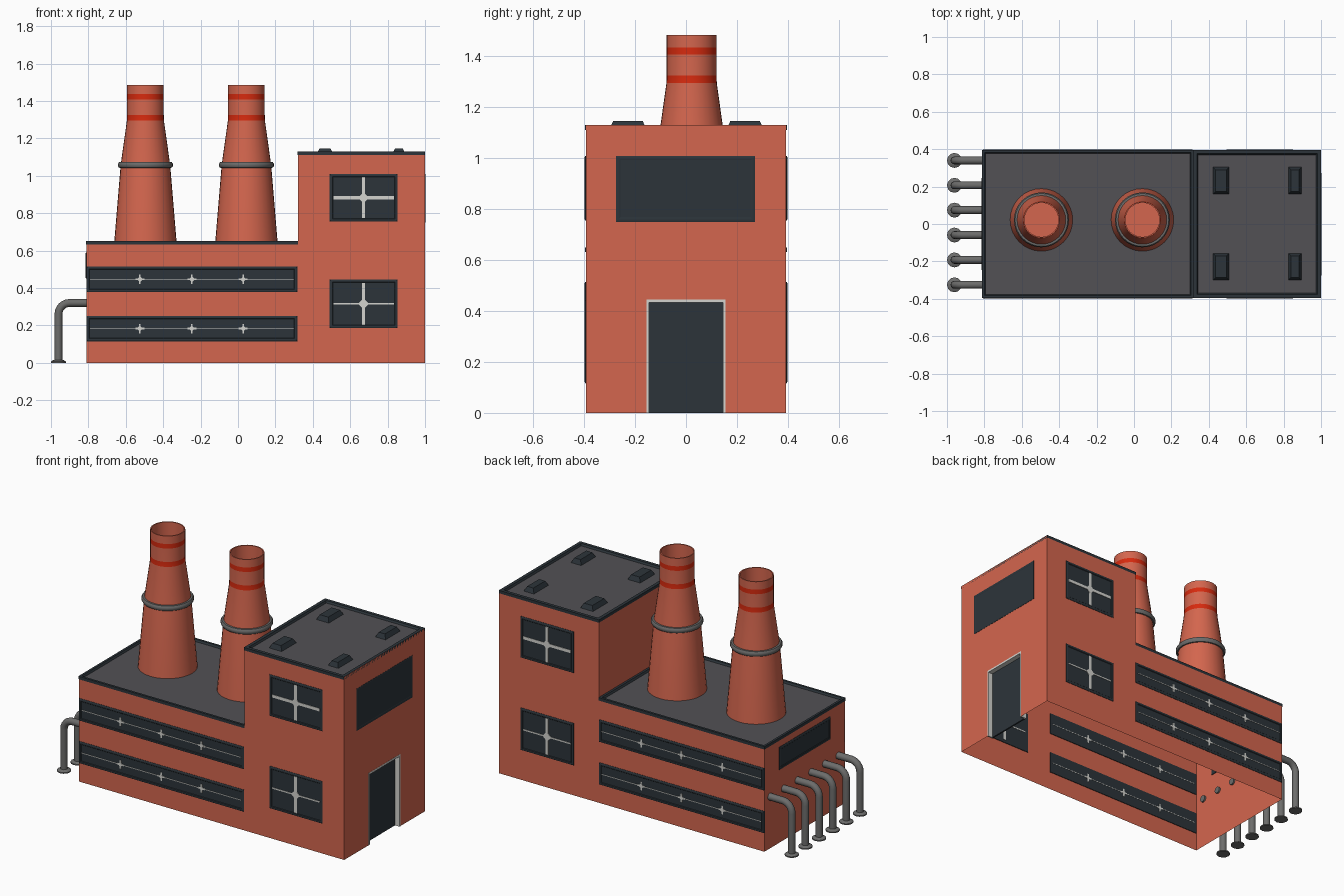
import bpy, bmesh, math
from mathutils import Matrix, Vector

if "Cube" in bpy.data.objects:
    bpy.data.objects.remove(bpy.data.objects["Cube"])


def mat(name, r, g, b):
    lin = lambda c: ((c / 255 + 0.055) / 1.055) ** 2.4
    m = bpy.data.materials.new(name)
    m.diffuse_color = (lin(r), lin(g), lin(b), 1)
    m.use_nodes = True
    m.node_tree.nodes["Principled BSDF"].inputs["Base Color"].default_value = m.diffuse_color
    return m


BRICK = mat("brick orange", 212, 102, 78)
RED = mat("stripe red", 215, 42, 14)
DARK = mat("dark slate", 44, 52, 58)
ROOF = mat("roof grey", 82, 81, 85)
PIPE = mat("pipe grey", 108, 108, 107)
LIGHT = mat("pale trim", 212, 212, 207)

W = 0.393                       # half depth of the building
X0, XM, X1 = -0.81, 0.32, 1.0   # left end, step, right end
ZL, ZH = 0.65, 1.13             # low roof and tower tops


def finish(bm, name, mats, smooth=None, recalc=True):
    if recalc:
        bmesh.ops.recalc_face_normals(bm, faces=bm.faces)
    me = bpy.data.meshes.new(name)
    bm.to_mesh(me)
    bm.free()
    for m in mats:
        me.materials.append(m)
    ob = bpy.data.objects.new(name, me)
    bpy.context.collection.objects.link(ob)
    if smooth:
        bpy.ops.object.select_all(action='DESELECT')
        ob.select_set(True)
        bpy.context.view_layer.objects.active = ob
        bpy.ops.object.shade_smooth_by_angle(angle=math.radians(smooth))
    return ob


def add_box(bm, x0, x1, y0, y1, z0, z1, taper=0.0):
    c = Vector(((x0 + x1) / 2, (y0 + y1) / 2, (z0 + z1) / 2))
    vs = bmesh.ops.create_cube(bm, size=1)["verts"]
    for v in vs:
        top = v.co.z > 0
        sx = (x1 - x0) - (2 * taper if top else 0)
        sy = (y1 - y0) - (2 * taper if top else 0)
        v.co = Vector((v.co.x * sx, v.co.y * sy, v.co.z * (z1 - z0))) + c
    return vs


def sweep(bm, rings, cap=(False, False)):
    """Skin a list of vertex loops."""
    loops = [[bm.verts.new(p) for p in r] for r in rings]
    rows = []
    for a, b in zip(loops, loops[1:]):
        n = len(a)
        rows.append([bm.faces.new((a[i], a[(i + 1) % n], b[(i + 1) % n], b[i])) for i in range(n)])
    if cap[0]:
        bm.faces.new(loops[0][::-1])
    if cap[1]:
        bm.faces.new(loops[-1])
    return rows


def circle(cx, cy, z, r, n):
    return [(cx + r * math.cos(2 * math.pi * i / n), cy + r * math.sin(2 * math.pi * i / n), z) for i in range(n)]


# Walls: open-bottomed shell with a doorway in the right end
bm = bmesh.new()
face = lambda pts: bm.faces.new([bm.verts.new(p) for p in pts])
outline = [(X0, 0), (X1, 0), (X1, ZH), (XM, ZH), (XM, ZL), (X0, ZL)]
face([(x, -W, z) for x, z in outline])
face([(x, W, z) for x, z in reversed(outline)])
face([(X0, W, 0), (X0, -W, 0), (X0, -W, ZL), (X0, W, ZL)])
face([(XM, W, ZL - .02), (XM, -W, ZL - .02), (XM, -W, ZH), (XM, W, ZH)])
D, DZ = 0.155, 0.445
face([(X1, y, z) for y, z in ((-W, 0), (-D, 0), (-D, DZ), (D, DZ), (D, 0), (W, 0), (W, ZH), (-W, ZH))])
finish(bm, "walls", [BRICK], recalc=False)


# Roofs with a raised dark edge
def roof(name, x0, x1, top, rim):
    bm = bmesh.new()
    e = 0.003
    rect = lambda i, z: [(x0 - e + i, -W - e + i, z), (x1 + e - i, -W - e + i, z),
                         (x1 + e - i, W + e - i, z), (x0 - e + i, W + e - i, z)]
    sweep(bm, [rect(0, top - .018), rect(0, top), rect(rim, top), rect(rim + .006, top - .012)], (False, True))
    bm.faces.ensure_lookup_table()
    bm.faces[-1].material_index = 1
    finish(bm, name, [DARK, ROOF], recalc=False)


roof("low_roof", X0, XM - 0.003, ZL, 0.014)
roof("tower_roof", XM, X1 - 0.003, ZH, 0.02)

# Roof vents
for i, (cx, hx) in enumerate(((0.465, 0.043), (0.86, 0.035))):
    for j, cy in enumerate((-0.228, 0.232)):
        bm = bmesh.new()
        add_box(bm, cx - hx, cx + hx, cy - .072, cy + .072, ZH - .013, ZH + .016, 0.014)
        finish(bm, f"roof_vent_{i}_{j}", [DARK])

# Sides of the building as local frames: u along the wall, -y outward
SIDE = {"front": Matrix.Translation((0, -W, 0)),
        "back": Matrix.Translation((0, W, 0)) @ Matrix.Diagonal((1, -1, 1, 1)),
        "right": Matrix.Translation((X1, 0, 0)) @ Matrix.Rotation(math.pi / 2, 4, 'Z'),
        "left": Matrix.Translation((X0, 0, 0)) @ Matrix.Rotation(-math.pi / 2, 4, 'Z')}


def window(name, side, u0, u1, z0, z1, out=0.005):
    """Dark frame plate with a recessed pane."""
    bm = bmesh.new()
    r = lambda i, y: [(u0 + i, y, z0 + i), (u1 - i, y, z0 + i), (u1 - i, y, z1 - i), (u0 + i, y, z1 - i)]
    sweep(bm, [r(0, .004), r(0, -out * .4), r(.006, -out), r(.014, -out), r(.017, -.002)], (True, True))
    bm.transform(SIDE[side])
    finish(bm, f"{side}_{name}", [DARK])


def bars(name, side, boxes, hubs):
    """Pale glazing bars with small diamond hubs."""
    bm = bmesh.new()
    for u0, u1, z0, z1 in boxes:
        add_box(bm, u0, u1, -.0045, .0055, z0, z1)
    for u, z, r in hubs:
        ring = lambda y: [(u + r * math.cos(k * math.pi / 2), y, z + r * math.sin(k * math.pi / 2)) for k in range(4)]
        sweep(bm, [ring(.0058), ring(-.005)], (True, True))
    bm.transform(SIDE[side])
    finish(bm, f"{side}_{name}", [LIGHT])


for side in ("front", "back"):
    # Tower windows with cross bars
    for k, (z0, z1) in enumerate(((0.185, 0.445), (0.755, 1.01))):
        window(f"tower_window_{k}", side, 0.49, 0.853, z0, z1)
        c, z = 0.671, (z0 + z1) / 2
        h = 0.009 if k else 0.004
        bars(f"tower_window_bars_{k}", side,
             [(0.51, 0.835, z - h, z + h), (c - .009, c + .009, z0 + .018, z1 - .018)], [(c, z, 0.03)])
    # Long strip windows with three small crosses
    for k, (z0, z1) in enumerate(((0.115, 0.25), (0.378, 0.515))):
        window(f"strip_window_{k}", side, X0, 0.317, z0, z1)
        z = (z0 + z1) / 2
        boxes, hubs = [(-0.79, 0.30, z - .002, z + .002)], []
        for c in (-0.525, -0.247, 0.028):
            boxes += [(c - .024, c + .024, z - .005, z + .005), (c - .005, c + .005, z - .026, z + .026)]
            hubs.append((c, z, 0.016))
        bars(f"strip_window_bars_{k}", side, boxes, hubs)
window("end_window", "right", -0.275, 0.272, 0.75, 1.01, 0.003)
window("end_window", "left", -0.25, 0.25, 0.45, 0.59)

# Recessed door with pale frame
bm = bmesh.new()
add_box(bm, X1 - .04, X1 - .03, -.15, .15, 0, .437)
finish(bm, "door", [DARK])
bm = bmesh.new()
for y0, y1, z0, z1 in ((-D, -D + .01, 0, DZ), (D - .01, D, 0, DZ), (-D + .01, D - .01, DZ - .012, DZ)):
    add_box(bm, X1 - .04, X1 + .001, y0, y1, z0, z1)
finish(bm, "door_frame", [LIGHT])

# Chimneys with red stripes and a grey band
CY, N = 0.022, 32
for k, cx in enumerate((-0.495, 0.045)):
    prof = [(.168, ZL - .02), (.132, 1.06), (.099, 1.295), (.098, 1.325), (.098, 1.408), (.098, 1.436),
            (.098, 1.485), (.091, 1.485), (.091, 1.3)]
    bm = bmesh.new()
    rows = sweep(bm, [circle(cx, CY, z, r, N) for r, z in prof], (False, True))
    for i in (2, 4):
        for f in rows[i]:
            f.material_index = 1
    finish(bm, f"chimney_{k}", [BRICK, RED], 30, recalc=False)
    bm = bmesh.new()
    band = [(.128, 1.042), (.141, 1.043), (.147, 1.052), (.147, 1.064), (.141, 1.073), (.126, 1.074)]
    sweep(bm, [circle(cx, CY, z, r, N) for r, z in band])
    finish(bm, f"chimney_band_{k}", [PIPE], 50, recalc=False)

# Bent pipes down the left end, each with a foot flange
PX, PZ, R, B = -0.96, 0.32, 0.021, 0.06
path = [(PX, 0.0, 0)]
path += [(PX + B - B * math.cos(a), PZ - B + B * math.sin(a), a) for a in (math.pi / 2 * i / 6 for i in range(7))]
path += [(X0 + .01, PZ, math.pi / 2)]
for k in range(6):
    y = -0.325 + k * 0.133
    bm = bmesh.new()
    rings = []
    for px, pz, a in path:
        side = Vector((math.cos(a), 0, -math.sin(a)))
        rings.append([Vector((px, y, pz)) + R * (side * math.cos(t) + Vector((0, 1, 0)) * math.sin(t))
                      for t in (2 * math.pi * i / 12 for i in range(12))])
    sweep(bm, rings, (True, True))
    foot = [(.04, 0), (.04, .007), (.024, .016)]
    sweep(bm, [circle(PX, y, z, r, 12) for r, z in foot], (True, True))
    finish(bm, f"pipe_{k}", [PIPE], 40)
